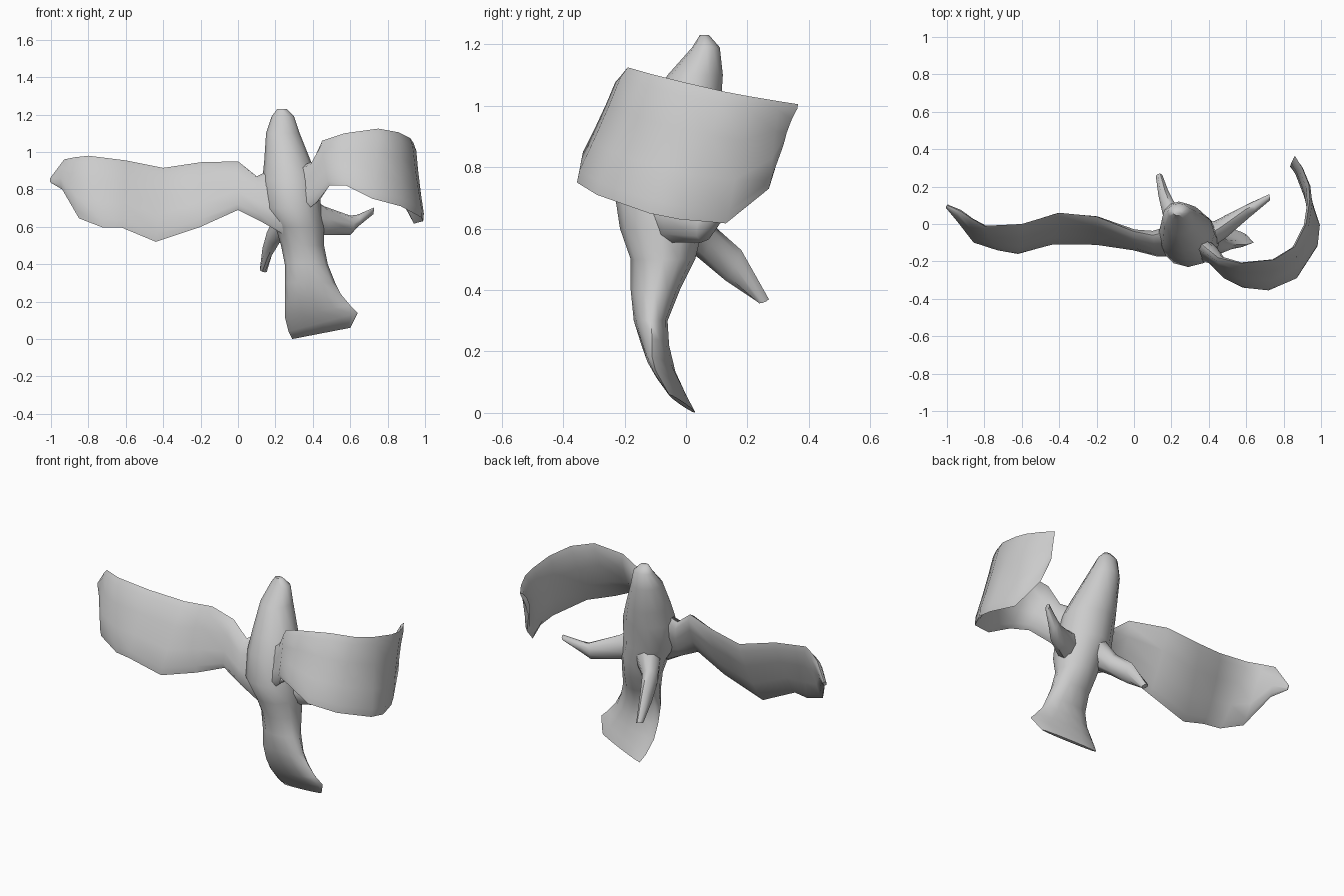
import bpy, bmesh, math
from mathutils import Vector

def loft(name, stations, sides=10, power=1.0, bow=0.0, depth=None):
    """Skin rings spanning edge a to edge b with half thickness t."""
    bm = bmesh.new()
    edges = [(Vector(a), Vector(b), t) for a, b, t in stations]
    mids = [(a + b) / 2 for a, b, t in edges]
    rings = []
    for i, (a, b, t) in enumerate(edges):
        tangent = mids[min(i + 1, len(mids) - 1)] - mids[max(i - 1, 0)]
        n = depth or tangent.cross(b - a).normalized()
        ring = []
        for k in range(sides):
            ang = math.tau * k / sides
            c, s = math.cos(ang), math.sin(ang)
            s = math.copysign(abs(s) ** power, s)
            ring.append(bm.verts.new(mids[i] + (b - a) / 2 * c + n * (t * s + bow * (1 - c * c))))
        rings.append(ring)
    for r, q in zip(rings, rings[1:]):
        for k in range(sides):
            j = (k + 1) % sides
            bm.faces.new((r[k], r[j], q[j], q[k]))
    bm.faces.new(rings[0])
    bm.faces.new(rings[-1])
    bmesh.ops.recalc_face_normals(bm, faces=bm.faces)
    me = bpy.data.meshes.new(name)
    bm.to_mesh(me)
    bm.free()
    ob = bpy.data.objects.new(name, me)
    bpy.context.collection.objects.link(ob)
    bpy.ops.object.select_all(action='DESELECT')
    ob.select_set(True)
    bpy.context.view_layer.objects.active = ob
    bpy.ops.object.shade_smooth_by_angle(angle=math.radians(55))
    return ob

# Head and torso: centre x, y, z, half width, half depth
torso = [(.235, .06, 1.23, .025, .015), (.24, .065, 1.19, .06, .045),
         (.24, .03, 1.10, .09, .09), (.265, -.02, .95, .125, .13),
         (.28, -.05, .85, .15, .14), (.29, -.08, .70, .155, .15),
         (.33, -.08, .60, .13, .135), (.345, -.075, .50, .115, .105),
         (.365, -.10, .40, .115, .08), (.385, -.115, .30, .135, .055)]
body = [((x - w, y, z), (x + w, y, z), d) for x, y, z, w, d in torso]

# Tail fan, continuing the body and swinging back at the bottom
body += [((.25, -.09, .20), (.55, -.11, .24), .045),
         ((.25, -.05, .12), (.60, -.11, .18), .035),
         ((.27, 0, .04), (.64, -.10, .14), .025),
         ((.29, .03, 0), (.60, -.055, .06), .01)]
loft("body_and_tail", body, 12, depth=Vector((0, 1, 0)))

# Outstretched wing: top edge, bottom edge, half thickness
loft("straight_wing", [
    ((.26, -.02, .95), (.26, -.15, .55), .06),
    ((.10, -.06, .87), (.12, -.15, .63), .05),
    ((0, -.04, .95), (0, -.13, .69), .03),
    ((-.20, .04, .945), (-.20, -.11, .60), .025),
    ((-.40, .06, .915), (-.44, -.11, .52), .025),
    ((-.60, 0, .955), (-.62, -.16, .595), .02),
    ((-.80, -.01, .98), (-.72, -.14, .595), .02),
    ((-.87, .03, .972), (-.85, -.10, .645), .02),
    ((-.93, .07, .96), (-.94, .02, .80), .018),
    ((-1.0, .10, .86), (-1.0, .09, .835), .01)], power=.7)

# Wing sweeping forward and then curling back
loft("curled_wing", [
    ((.28, -.04, .90), (.28, -.15, .62), .06),
    ((.40, -.14, .95), (.42, -.20, .73), .04),
    ((.45, -.18, 1.06), (.49, -.29, .82), .025),
    ((.57, -.21, 1.10), (.58, -.34, .82), .02),
    ((.75, -.19, 1.125), (.72, -.355, .75), .02),
    ((.86, -.12, 1.105), (.87, -.29, .71), .02),
    ((.92, 0, 1.075), (.98, -.12, .65), .02),
    ((.94, .13, 1.045), (.99, -.02, .63), .02),
    ((.935, .21, 1.03), (.94, .13, .617), .018),
    ((.90, .30, 1.015), (.88, .27, .73), .015),
    ((.86, .365, 1.005), (.84, .31, .86), .012)], power=.7, bow=.015)

# Leg hanging behind: lower edge, upper edge, half thickness
loft("rear_leg", [
    ((.25, -.04, .56), (.25, .05, .70), .07),
    ((.19, .04, .505), (.20, .09, .61), .045),
    ((.155, .13, .43), (.165, .18, .53), .03),
    ((.13, .235, .36), (.14, .27, .37), .02)], 8)

# Leg reaching out to the side
loft("side_leg", [
    ((.36, -.08, .54), (.36, -.08, .78), .07),
    ((.46, -.04, .555), (.46, -.02, .71), .055),
    ((.60, .05, .555), (.60, .08, .66), .035),
    ((.64, .08, .60), (.64, .10, .665), .03),
    ((.725, .13, .67), (.725, .155, .70), .015)], 8)
